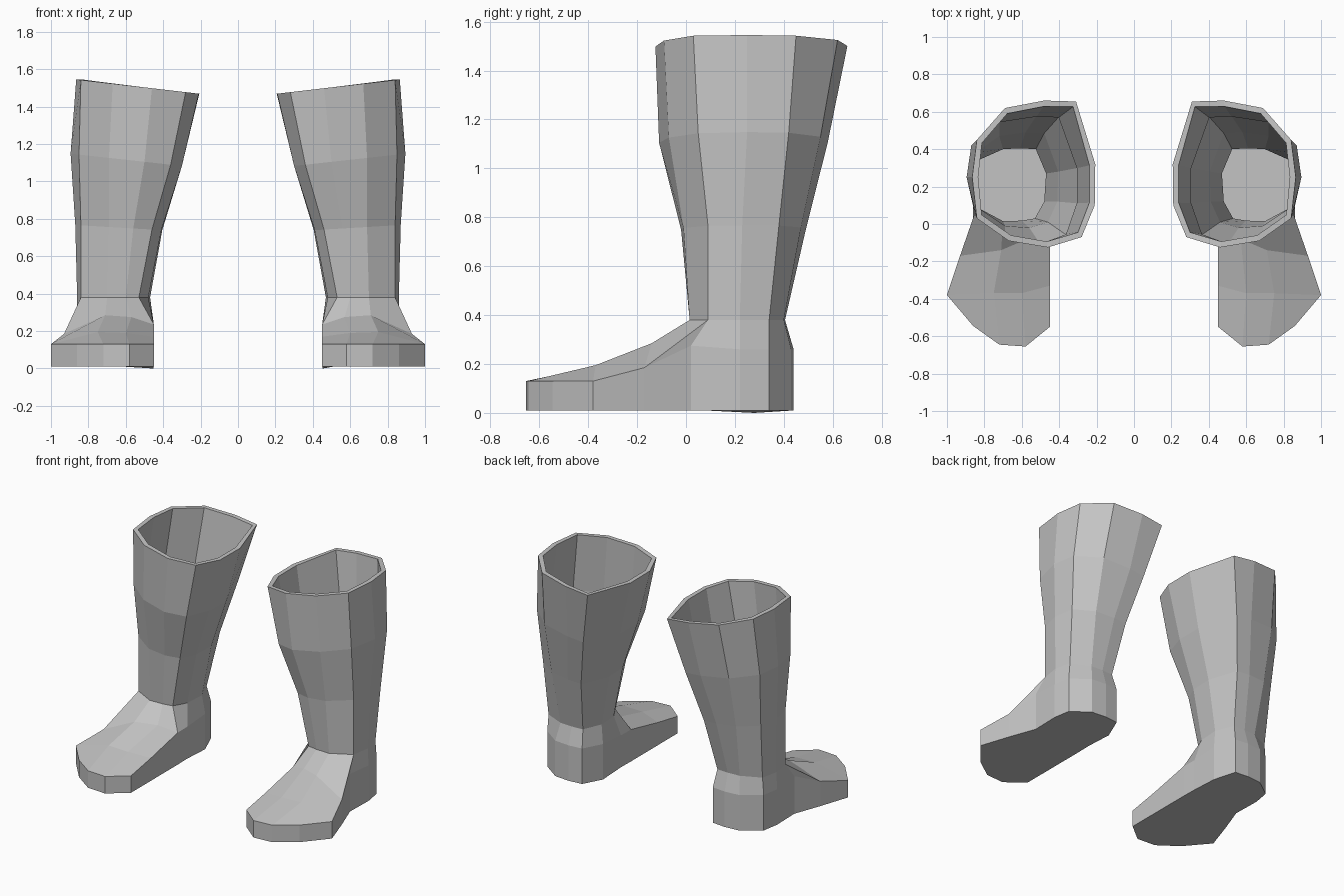
import bpy
import bmesh

cube = bpy.data.objects.get("Cube")
if cube:
    bpy.data.objects.remove(cube, do_unlink=True)

grey = bpy.data.materials.new("boot grey")
grey.use_nodes = True
COLOUR = (0.55, 0.55, 0.55, 1)
grey.diffuse_color = COLOUR
bsdf = grey.node_tree.nodes["Principled BSDF"]
bsdf.inputs["Base Color"].default_value = COLOUR
bsdf.inputs["Roughness"].default_value = 0.8

# Shaft outlines (x, y), counter-clockwise from the outer side
RIM = [(.865, .25), (.84, .45), (.69, .62), (.48, .66), (.31, .655), (.207, .32),
       (.21, .10), (.28, -.07), (.46, -.125), (.67, -.09), (.84, .03)]
CALF = [(.895, .25), (.87, .42), (.72, .55), (.52, .58), (.40, .575), (.30, .30),
        (.30, .11), (.36, -.06), (.50, -.11), (.69, -.07), (.85, .05)]
SHIN = [(.87, .23), (.85, .38), (.72, .47), (.58, .49), (.48, .485), (.405, .28),
        (.41, .12), (.46, .01), (.56, -.02), (.69, -.01), (.84, .09)]
ANKLE = [(.86, .22), (.835, .34), (.70, .40), (.61, .405), (.525, .40), (.47, .27),
         (.48, .12), (.53, .03), (.60, .018), (.70, .015), (.84, .09)]

# Heel band (front outer corner first, round the back to the inner side)
HEEL = [(.86, .02, .275), (.865, .22, .26), (.845, .34, .26), (.72, .43, .26),
        (.61, .44, .26), (.51, .43, .26), (.452, .28, .25), (.452, .08, .235)]

# Rows across the top of the foot, inner to outer
INSTEP = [(.45, -.03, .235), (.57, -.08, .275), (.71, -.14, .285), (.93, -.17, .185)]
VAMP = [(.45, -.33, .17), (.60, -.37, .19), (.75, -.37, .195), (1.0, -.38, .13)]
TOE = [(.45, -.55, .13), (.58, -.655, .13), (.72, -.645, .13), (.86, -.545, .13)]


def tilted(outline, base, slope):
    """Raise an outline onto a plane that climbs towards the outer side."""
    return [(x, y, base + slope * x) for x, y in outline]


def inset(ring, width):
    """Move a ring towards its centre by about the given width."""
    cx = sum(p[0] for p in ring) / len(ring)
    cy = sum(p[1] for p in ring) / len(ring)
    result = []
    for x, y, z in ring:
        d = ((x - cx) ** 2 + (y - cy) ** 2) ** .5
        k = 1 - width / d
        result.append((cx + (x - cx) * k, cy + (y - cy) * k, z))
    return result


def bridge(bm, a, b, closed=False):
    """Join two rows of vertices with quads."""
    n = len(a)
    for i in range(n if closed else n - 1):
        j = (i + 1) % n
        bm.faces.new((a[i], a[j], b[j], b[i]))


def make_boot(name, side):
    bm = bmesh.new()

    def row(points):
        return [bm.verts.new((side * x, y, z)) for x, y, z in points]

    # Shaft, with a flat lip and a thin lining in the upper part
    rim_points = tilted(RIM, 1.445, .116)
    calf_points = tilted(CALF, 1.05, .11)
    rings = [row(inset(calf_points, .006)), row(inset(rim_points, .032)),
             row(rim_points), row(calf_points),
             row(tilted(SHIN, .715, .06)), row(tilted(ANKLE, .38, 0))]
    for upper, lower in zip(rings, rings[1:]):
        bridge(bm, upper, lower, closed=True)
    ankle = rings[-1]

    # Heel, and top of the foot
    heel, instep, vamp, toe = row(HEEL), row(INSTEP), row(VAMP), row(TOE)
    bridge(bm, [ankle[10]] + ankle[:7], heel)
    bridge(bm, ankle[7:], instep)
    bridge(bm, instep, vamp)
    bridge(bm, vamp, toe)
    bm.faces.new((ankle[6], ankle[7], instep[0], heel[7]))
    bm.faces.new((ankle[10], heel[0], instep[3]))

    # Upright side walls down to the sole
    edge = heel + [instep[0], vamp[0]] + toe + [vamp[3], instep[3]]
    sole = [bm.verts.new((v.co.x, v.co.y, .01)) for v in edge]
    sole[6].co.z = 0
    bridge(bm, edge, sole, closed=True)
    bm.faces.new(sole)

    bmesh.ops.recalc_face_normals(bm, faces=bm.faces[:])
    mesh = bpy.data.meshes.new(name)
    bm.to_mesh(mesh)
    bm.free()
    mesh.materials.append(grey)
    boot = bpy.data.objects.new(name, mesh)
    bpy.context.collection.objects.link(boot)
    return boot


make_boot("left_boot", 1)
make_boot("right_boot", -1)
